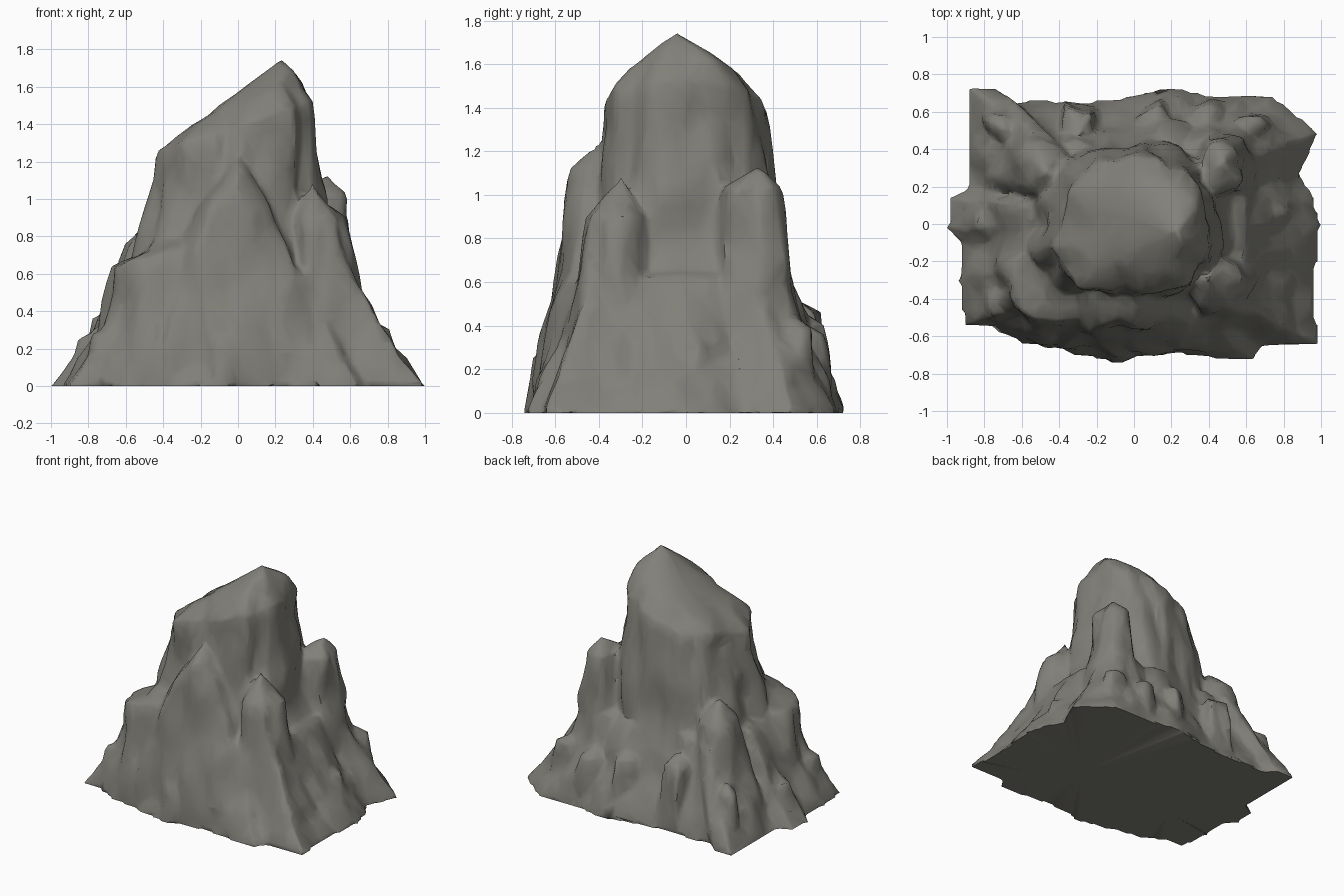
import bpy, bmesh, math, random
from mathutils import Vector, noise

random.seed(4)
cube = bpy.data.objects.get("Cube")
if cube:
    bpy.data.objects.remove(cube)

bm = bmesh.new()


def rounded_square(power=0.8, sides=28, jitter=0.05):
    """Unit outline between a circle (power 1) and a square (power 0)."""
    outline = []
    for k in range(sides):
        a = math.tau * k / sides
        c, s = math.cos(a), math.sin(a)
        r = 1 + random.uniform(-jitter, jitter)
        outline.append((r * math.copysign(abs(c) ** power, c),
                        r * math.copysign(abs(s) ** power, s)))
    return outline


def loft(outline, levels, tip, tilt=0):
    """Closed column of rings (z, cx, cy, rx, ry) ending in a tip; the top two rings tilt."""
    rings = []
    for i, (z, cx, cy, rx, ry) in enumerate(levels):
        slope = tilt if i >= len(levels) - 2 else 0
        rings.append([bm.verts.new((cx + rx * u, cy + ry * v, z + slope * rx * u))
                      for u, v in outline])
    count = len(outline)
    top = bm.verts.new(tip)
    for k in range(count):
        j = (k + 1) % count
        for low, high in zip(rings, rings[1:]):
            bm.faces.new((low[k], low[j], high[j], high[k]))
        bm.faces.new((rings[-1][k], rings[-1][j], top))
    bm.faces.new(rings[0][::-1])


def spur(x, y, height, width):
    """Small rounded crag leaning on the foot of the mountain."""
    loft(rounded_square(1, 9, 0.15),
         [(0, x * 1.02, y * 1.02, width * 1.25, width * 1.25),
          (height * 0.4, x * 1.01, y * 1.01, width * 1.15, width * 1.15),
          (height * 0.85, x, y, width * 0.85, width * 0.85)],
         (x * 0.96, y * 0.96, height))


# Spreading skirt on a ragged, roughly rectangular footprint
footprint = [(1, 0), (0.96, 0.15), (0.89, 0.26), (0.99, 0.49), (0.75, 0.68), (0.63, 0.7),
             (0.45, 0.68), (0.2, 0.735), (-0.05, 0.68), (-0.35, 0.64), (-0.5, 0.67),
             (-0.65, 0.65), (-0.75, 0.73), (-0.88, 0.73), (-0.89, 0.4), (-0.88, 0.2),
             (-0.98, 0.14), (-1, -0.02), (-0.93, -0.1), (-0.94, -0.3), (-0.91, -0.54),
             (-0.73, -0.56), (-0.6, -0.64), (-0.42, -0.65), (-0.3, -0.71), (-0.08, -0.735),
             (0.12, -0.68), (0.5, -0.73), (0.64, -0.73), (0.68, -0.66), (1, -0.65),
             (0.96, -0.4), (0.98, -0.2)]
loft(footprint, [(0, 0, 0, 1, 1), (0.15, 0, 0, 0.88, 0.92), (0.33, 0, 0, 0.75, 0.8),
                 (0.62, 0, 0, 0.61, 0.66)], (0, 0, 0.8))

# Central tower with its slanted summit
loft(rounded_square(0.8),
     [(0, 0, 0, 0.7, 0.5), (0.5, 0, 0, 0.57, 0.46), (0.8, -0.01, 0, 0.5, 0.42),
      (1.1, 0, 0, 0.435, 0.385), (1.39, -0.005, -0.01, 0.4, 0.355),
      (1.54, 0.09, -0.02, 0.25, 0.25)], (0.24, -0.04, 1.745), tilt=0.34)

# Front buttress
loft(rounded_square(0.85),
     [(0, 0, -0.42, 0.7, 0.29), (0.3, 0, -0.41, 0.52, 0.26),
      (0.65, -0.03, -0.39, 0.33, 0.215), (0.95, -0.02, -0.37, 0.21, 0.2),
      (1.12, 0, -0.38, 0.085, 0.145)], (0, -0.4, 1.23))

# Front right ledge
loft(rounded_square(),
     [(0, -0.5, -0.3, 0.4, 0.31), (0.35, -0.46, -0.31, 0.28, 0.26),
      (0.71, -0.42, -0.31, 0.25, 0.2)], (-0.38, -0.3, 0.8), tilt=0.3)

# Front left buttress, shouldering the tower
loft(rounded_square(0.85),
     [(0, 0.6, -0.38, 0.33, 0.28), (0.45, 0.49, -0.35, 0.18, 0.18),
      (0.9, 0.43, -0.32, 0.13, 0.145)], (0.4, -0.3, 1.08))

# Back left buttress
loft(rounded_square(0.85),
     [(0, 0.55, 0.38, 0.36, 0.28), (0.4, 0.49, 0.34, 0.18, 0.19),
      (0.75, 0.465, 0.31, 0.13, 0.16), (1.03, 0.455, 0.3, 0.105, 0.135)],
     (0.48, 0.33, 1.13))

# Back right buttress
loft(rounded_square(0.9),
     [(0, -0.58, 0.35, 0.3, 0.28), (0.4, -0.53, 0.32, 0.18, 0.19),
      (0.76, -0.48, 0.3, 0.12, 0.14)], (-0.46, 0.27, 0.9))

# Low crags around the foot
for crag in [(0.6, 0.51, 0.45, 0.09), (-0.3, 0.53, 0.54, 0.1), (0.12, 0.54, 0.48, 0.1),
             (-0.71, 0.52, 0.42, 0.075), (-0.7, -0.4, 0.32, 0.1), (-0.74, 0.02, 0.3, 0.11),
             (-0.56, 0.02, 0.66, 0.09), (0.72, 0.05, 0.36, 0.1), (0.54, -0.02, 0.62, 0.09),
             (0.38, 0.55, 0.42, 0.09), (-0.08, -0.65, 0.3, 0.07), (-0.45, -0.53, 0.38, 0.09)]:
    spur(*crag)

mesh = bpy.data.meshes.new("rock_mountain")
bm.to_mesh(mesh)
bm.free()
rock = bpy.data.objects.new("rock_mountain", mesh)
bpy.context.collection.objects.link(rock)
bpy.context.view_layer.objects.active = rock
rock.select_set(True)

# Fuse all crags into one skin
fuse = rock.modifiers.new("fuse", 'REMESH')
fuse.mode = 'VOXEL'
fuse.voxel_size = 0.02
bpy.ops.object.modifier_apply(modifier=fuse.name)

# Weather the walls with upright gullies and ridges, leaving the foot and summit in place
for v in mesh.vertices:
    p = v.co.copy()
    out = Vector((p.x, p.y, 0))
    gully = abs(noise.noise(Vector((p.x * 4, p.y * 4, p.z * 1.1)))) - 0.18
    chip = noise.noise(Vector((p.x * 9, p.y * 9, p.z * 3.5 + 5)))
    fade = min(1, out.length / 0.35) * min(1, max(0, p.z) / 0.15)
    v.co += out.normalized() * (0.07 * gully + 0.03 * chip) * fade
    v.co.z = max(0, v.co.z)

# Broad planes instead of fine grain
chisel = rock.modifiers.new("chisel", 'DECIMATE')
chisel.ratio = 0.08
bpy.ops.object.modifier_apply(modifier=chisel.name)

stone = bpy.data.materials.new("grey_stone")
stone.use_nodes = True
colour = (0.22, 0.215, 0.19, 1)
stone.diffuse_color = colour
stone.node_tree.nodes["Principled BSDF"].inputs["Base Color"].default_value = colour
mesh.materials.append(stone)
bpy.ops.object.shade_smooth_by_angle(angle=math.radians(50))
